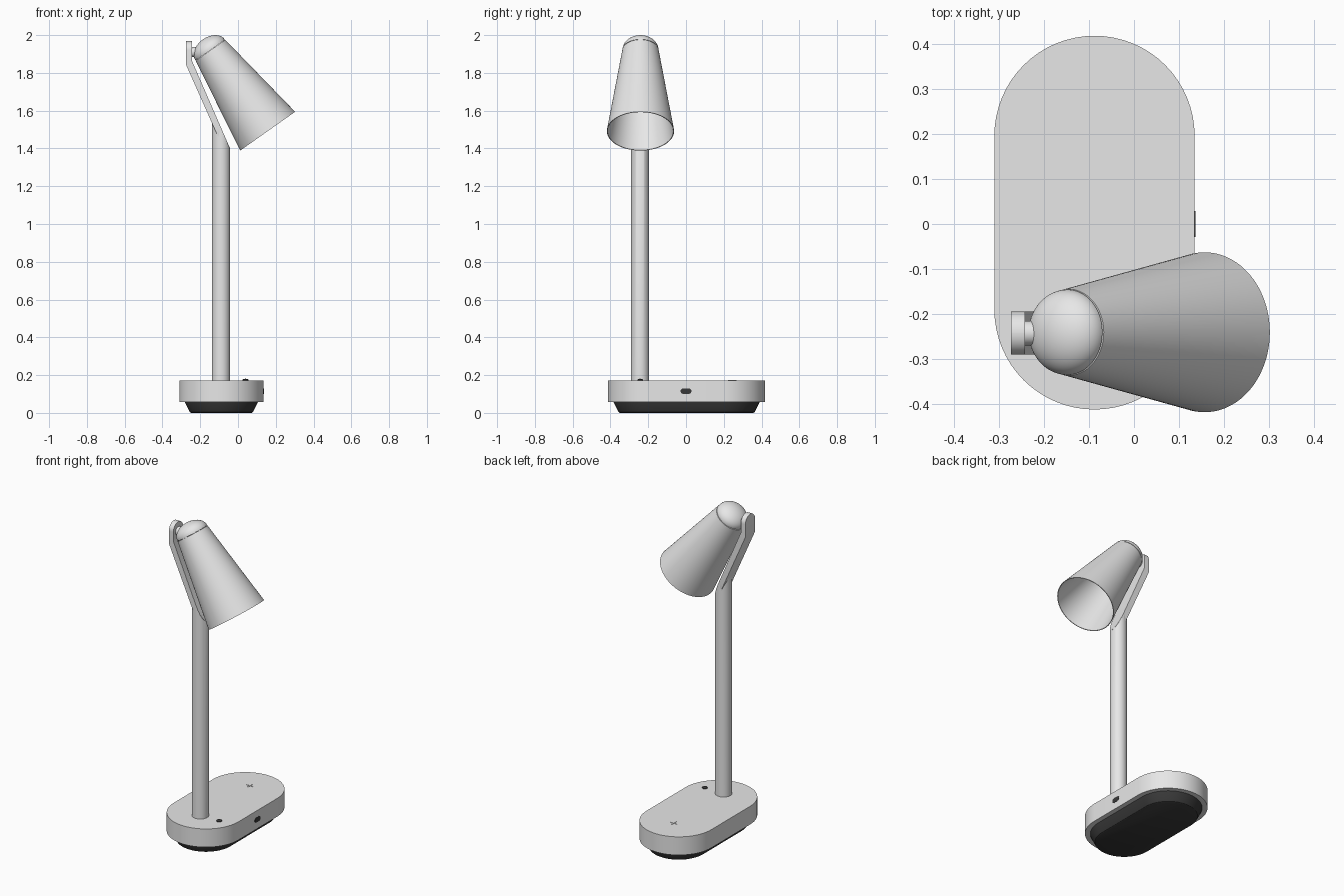
import bpy, bmesh, math
from mathutils import Vector, Matrix

if "Cube" in bpy.data.objects:
    bpy.data.objects.remove(bpy.data.objects["Cube"])


def material(name, v):
    m = bpy.data.materials.new(name)
    m.diffuse_color = (v, v, v, 1)
    m.use_nodes = True
    m.node_tree.nodes["Principled BSDF"].inputs["Base Color"].default_value = m.diffuse_color
    return m


LIGHT = material("light grey", 0.8)
DARK = material("dark grey", 0.04)


def finish(name, bm, mat, smooth=True):
    bmesh.ops.recalc_face_normals(bm, faces=bm.faces[:])
    me = bpy.data.meshes.new(name)
    bm.to_mesh(me)
    bm.free()
    me.materials.append(mat)
    ob = bpy.data.objects.new(name, me)
    bpy.context.collection.objects.link(ob)
    bpy.ops.object.select_all(action='DESELECT')
    ob.select_set(True)
    bpy.context.view_layer.objects.active = ob
    if smooth:
        bpy.ops.object.shade_smooth_by_angle(angle=math.radians(30))
    return ob


def loft(name, rings, mat, caps=True):
    """Skin a list of equal closed rings."""
    bm = bmesh.new()
    vs = [[bm.verts.new(p) for p in r] for r in rings]
    n = len(rings[0])
    for a, b in zip(vs, vs[1:]):
        for i in range(n):
            j = (i + 1) % n
            bm.faces.new((a[i], a[j], b[j], b[i]))
    if caps:
        bm.faces.new(vs[0])
        bm.faces.new(vs[-1])
    return finish(name, bm, mat)


def stadium(cx, cy, r, straight, z, n=32):
    """Rounded-end outline, long along y."""
    pts = []
    for side in (0, 1):
        for i in range(n + 1):
            a = math.pi * (side + i / n)
            oy = straight if side == 0 else -straight
            pts.append(Vector((cx + r * math.cos(a), cy + oy + r * math.sin(a), z)))
    return pts


def spin(name, profile, mat, mtx, n=64):
    """Lathe (radius, height) points about z, then place with a matrix."""
    bm = bmesh.new()
    vs = [bm.verts.new((r, 0, h)) for r, h in profile]
    es = [bm.edges.new(e) for e in zip(vs, vs[1:])]
    bmesh.ops.spin(bm, geom=vs + es, cent=(0, 0, 0), axis=(0, 0, 1),
                   angle=2 * math.pi, steps=n, use_duplicate=False)
    bmesh.ops.remove_doubles(bm, verts=bm.verts[:], dist=1e-5)
    bm.transform(mtx)
    return finish(name, bm, mat)


# base slab and tapered foot
BX, BY, ST = -0.088, 0.003, 0.193
loft("base", [stadium(BX, BY, 0.223, ST, z) for z in (0.058, 0.172)], LIGHT)
loft("foot", [stadium(BX, BY, r, ST, z) for r, z in
              ((0.160, 0.0), (0.167, 0.004), (0.193, 0.056), (0.193, 0.06))], DARK)

# pole, its top sliced along the front plane of the arm
PX, PY, PR = -0.09, -0.243, 0.048
SLOPE = 2.3
front_z = lambda x: 1.40 - SLOPE * (x + 0.042)
circle = [(PX + PR * math.cos(t * math.pi / 24), PY + PR * math.sin(t * math.pi / 24))
          for t in range(48)]
loft("pole", [[Vector((x, y, 0.17)) for x, y in circle],
              [Vector((x, y, front_z(x) - 0.003)) for x, y in circle]], LIGHT)

# bent flat arm: stations of (front point, back offset, half width)
stations = []
for i in range(13):
    a = math.pi / 2 * i / 12
    x = PX + PR * math.cos(a)
    stations.append(((x, front_z(x)), (-0.031, -0.0137), max(PR * math.sin(a), 0.0005)))
stations.append(((-0.243, 1.862), (-0.031, -0.021), PR))
for i in range(13):
    a = math.pi / 2 * i / 12
    stations.append(((-0.243, 1.92 + PR * math.sin(a)), (-0.031, 0),
                     max(PR * math.cos(a), 0.0005)))
loft("arm", [[Vector((p[0], PY - w, p[1])), Vector((p[0], PY + w, p[1])),
              Vector((p[0] + o[0], PY + w, p[1] + o[1])),
              Vector((p[0] + o[0], PY - w, p[1] + o[1]))] for p, o, w in stations], LIGHT)

# pivot pin between arm and lamp head
spin("pivot", [(0, 0), (0.027, 0), (0.027, 0.05), (0, 0.05)], LIGHT,
     Matrix.Translation((-0.25, PY, 1.91)) @ Matrix.Rotation(math.pi / 2, 4, 'Y'), 32)

# lamp head: local z runs from the dome seam down to the open rim
axis = Vector((0.305, 0, -0.4315))
L = axis.length
head = Matrix.Translation((-0.148, -0.241, 1.923)) @ axis.to_track_quat('Z', 'Y').to_matrix().to_4x4()
spin("shade", [(0, 0.010), (0.091, 0.010), (0.174, L), (0.178, L), (0.096, 0.004), (0, 0.004)],
     LIGHT, head, 96)
dome = [(0.095 * math.cos(a), -0.066 * math.sin(a))
        for a in (math.pi / 2 * i / 16 for i in range(16))] + [(0, -0.066)]
spin("dome", [(0, 0.003), (0.092, 0.003), (0.092, 0)] + dome, LIGHT, head, 96)

# touch button on the base
spin("button", [(0, 0), (0.015, 0), (0.015, 0.006), (0.010, 0.010), (0, 0.011)], DARK,
     Matrix.Translation((0.04, PY, 0.17)), 32)

# charging port on the right side of the base
port = [Vector((0, p.y, p.x)) for p in stadium(0, 0, 0.015, 0.014, 0, 10)]
loft("port", [[p + Vector((x, 0, 0.115)) for p in port] for x in (0.131, 0.1365)], DARK)

# small raised cross marking the charging pad
for i, ang in enumerate((0, math.pi / 2)):
    bm = bmesh.new()
    bmesh.ops.create_cube(bm, size=1)
    bm.transform(Matrix.Translation((BX, 0.245, 0.172)) @ Matrix.Rotation(ang, 4, 'Z')
                 @ Matrix.Diagonal((0.045, 0.005, 0.004 + 0.001 * i, 1)))
    finish("pad_mark_%d" % (i + 1), bm, LIGHT, False)
